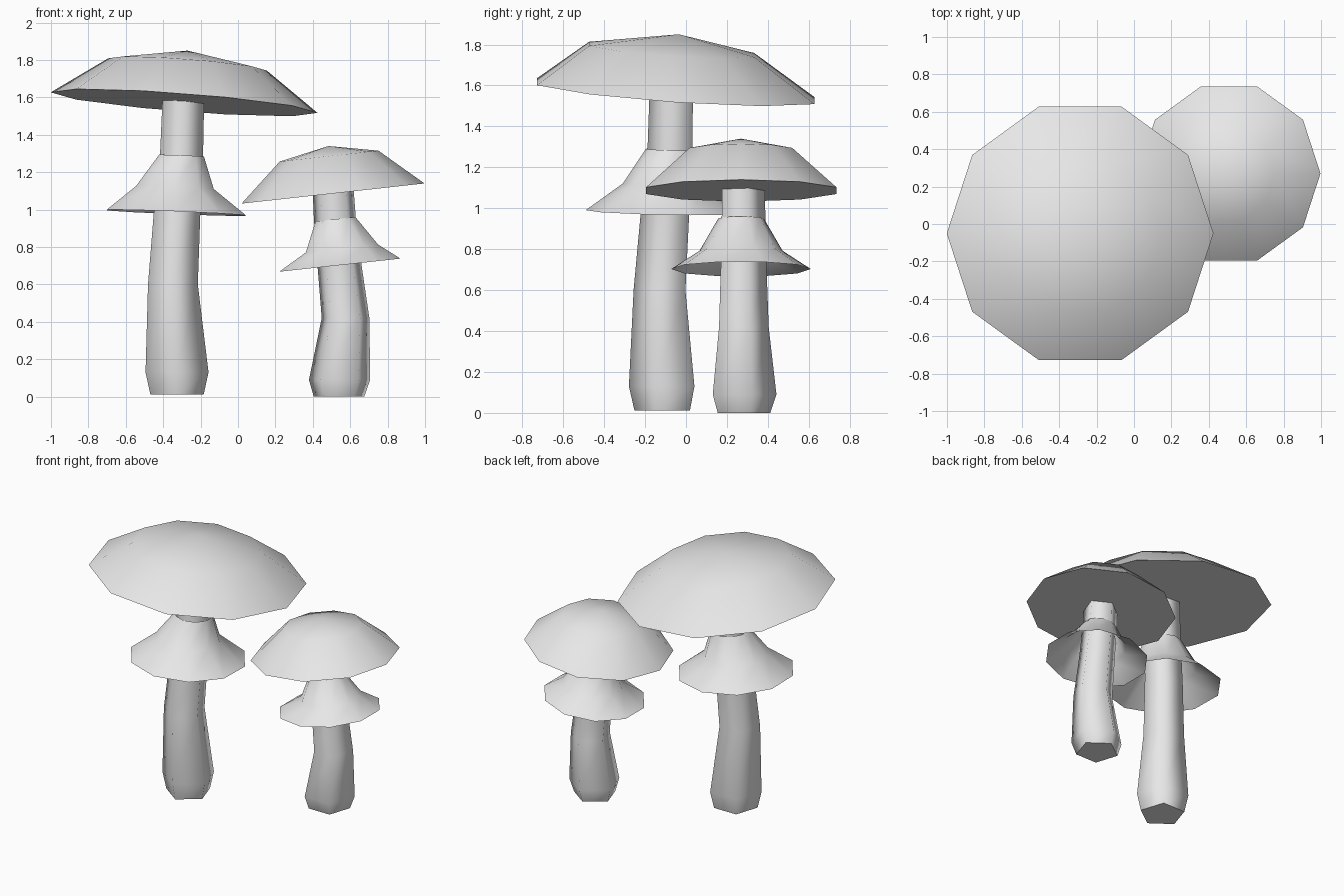
import bpy, bmesh
from math import cos, sin, radians, tau

cube = bpy.data.objects.get("Cube")
if cube:
    bpy.data.objects.remove(cube, do_unlink=True)

grey = bpy.data.materials.new("pale grey")
grey.use_nodes = True
colour = (0.8, 0.8, 0.8, 1)
grey.diffuse_color = colour
grey.node_tree.nodes["Principled BSDF"].inputs["Base Color"].default_value = colour


def loft(name, rings, sides, turn, tilt=(0, 0), apex=None, close_start=False, close_end=False):
    """Skin rings of (x, y, z, radius); tilt is the slope of every ring along x and y."""
    bm = bmesh.new()
    loops = []
    for x, y, z, r in rings:
        loop = []
        for i in range(sides):
            a = radians(turn) + tau * i / sides
            dx, dy = r * cos(a), r * sin(a)
            loop.append(bm.verts.new((x + dx, y + dy, z + tilt[0] * dx + tilt[1] * dy)))
        loops.append(loop)
    top = bm.verts.new(apex) if apex else None
    for i in range(sides):
        j = (i + 1) % sides
        for low, high in zip(loops, loops[1:]):
            bm.faces.new((low[i], low[j], high[j], high[i])).smooth = True
        if top:
            bm.faces.new((loops[-1][i], loops[-1][j], top)).smooth = True
    # Flat end faces keep a crisp rim
    if close_start:
        bm.faces.new(loops[0][::-1])
    if close_end:
        bm.faces.new(loops[-1])
    mesh = bpy.data.meshes.new(name)
    bm.to_mesh(mesh)
    bm.free()
    mesh.materials.append(grey)
    obj = bpy.data.objects.new(name, mesh)
    bpy.context.collection.objects.link(obj)
    return obj


# Large mushroom: bent five-sided stem, flared skirt, leaning cap
loft("large_stem", [
    (-0.326, -0.102, 0.012, 0.150), (-0.326, -0.102, 0.13, 0.177),
    (-0.348, -0.116, 0.60, 0.140), (-0.326, -0.09, 0.98, 0.131),
    (-0.302, -0.067, 1.29, 0.121), (-0.292, -0.06, 1.60, 0.117),
], 5, -90, close_start=True, close_end=True)
loft("large_skirt", [
    (-0.330, -0.10, 0.983, 0.390), (-0.337, -0.09, 1.117, 0.218),
    (-0.302, -0.07, 1.288, 0.126),
], 10, 90, tilt=(-0.04, -0.02))
loft("large_cap", [
    (-0.288, -0.05, 1.572, 0.713), (-0.270, -0.07, 1.776, 0.424),
], 10, 0, tilt=(-0.077, -0.068), apex=(-0.27, -0.035, 1.85), close_start=True)

# Small mushroom: the same build, leaning the other way
loft("small_stem", [
    (0.540, 0.27, 0, 0.142), (0.543, 0.27, 0.09, 0.172),
    (0.575, 0.27, 0.42, 0.134), (0.543, 0.27, 0.70, 0.124),
    (0.518, 0.27, 0.95, 0.118), (0.508, 0.27, 1.12, 0.115),
], 5, 90, close_start=True, close_end=True)
loft("small_skirt", [
    (0.545, 0.269, 0.703, 0.341), (0.556, 0.269, 0.792, 0.203),
    (0.521, 0.269, 0.949, 0.112),
], 10, 90, tilt=(0.108, 0))
loft("small_cap", [
    (0.508, 0.27, 1.086, 0.489), (0.487, 0.268, 1.286, 0.264),
], 10, 0, tilt=(0.11, 0), apex=(0.484, 0.268, 1.34), close_start=True)
